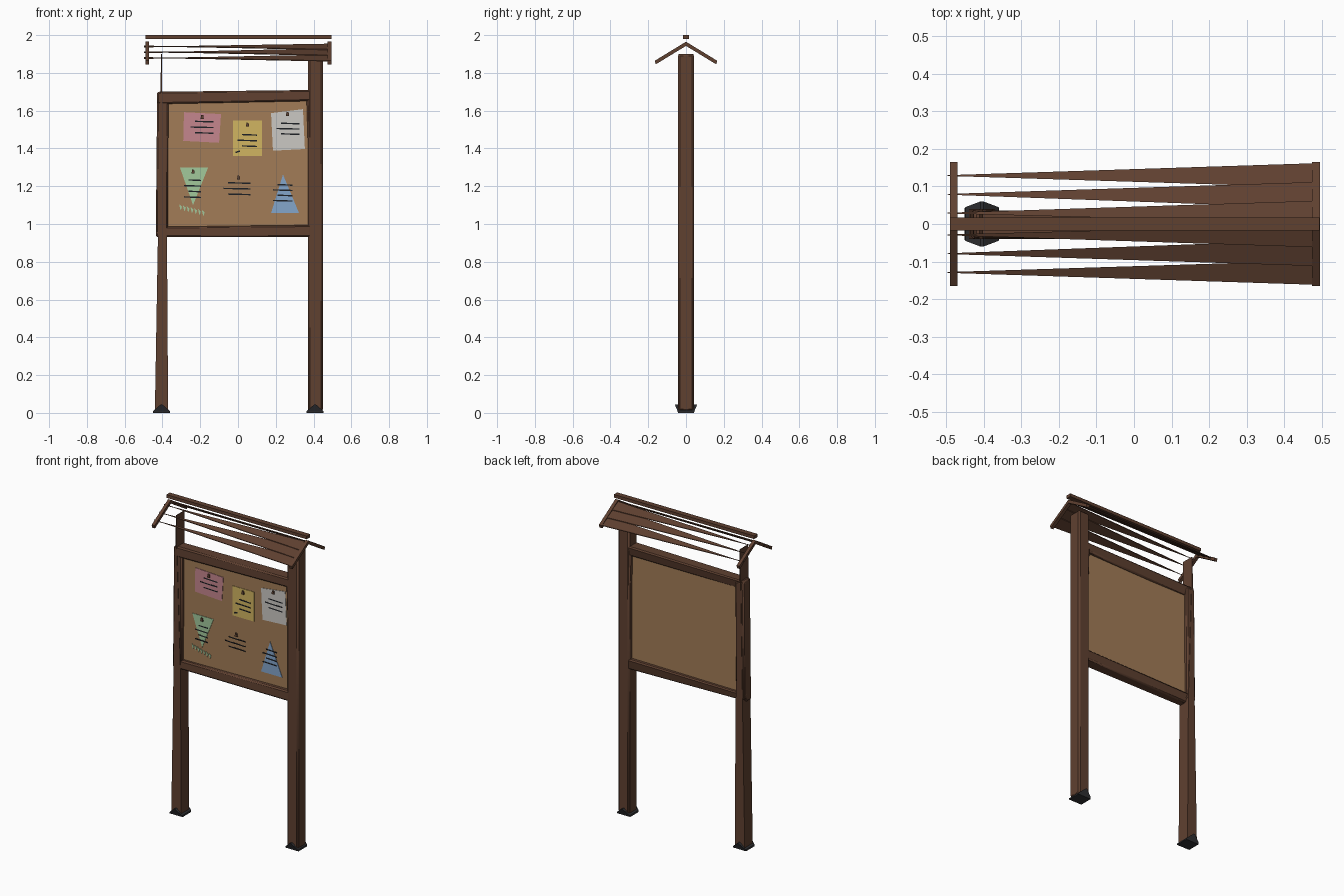
import bpy, bmesh
from mathutils import Vector

cube = bpy.data.objects.get("Cube")
if cube:
    bpy.data.objects.remove(cube, do_unlink=True)


def material(name, rgb):
    m = bpy.data.materials.new(name)
    m.use_nodes = True
    m.diffuse_color = (*rgb, 1)
    bsdf = m.node_tree.nodes["Principled BSDF"]
    bsdf.inputs["Base Color"].default_value = (*rgb, 1)
    bsdf.inputs["Roughness"].default_value = 0.8
    return m


WOOD = material("brown wood", (0.115, 0.052, 0.03))
CORK = material("cork", (0.36, 0.2, 0.095))
METAL = material("dark metal", (0.03, 0.03, 0.033))
PINK = material("pink paper", (0.56, 0.24, 0.27))
YELLOW = material("yellow paper", (0.64, 0.46, 0.12))
WHITE = material("white paper", (0.6, 0.58, 0.55))
GREEN = material("green paper", (0.36, 0.58, 0.33))
BLUE = material("blue paper", (0.23, 0.38, 0.6))
INK = material("ink", (0.012, 0.014, 0.018))
PIN = material("pin brown", (0.12, 0.06, 0.035))


def finish(name, bm, mat, bevel=0):
    bmesh.ops.recalc_face_normals(bm, faces=bm.faces)
    mesh = bpy.data.meshes.new(name)
    bm.to_mesh(mesh)
    bm.free()
    mesh.materials.append(mat)
    ob = bpy.data.objects.new(name, mesh)
    bpy.context.collection.objects.link(ob)
    if bevel:
        mod = ob.modifiers.new("soft edges", "BEVEL")
        mod.width = bevel
        mod.segments = 1
        bpy.ops.object.select_all(action="DESELECT")
        ob.select_set(True)
        bpy.context.view_layer.objects.active = ob
        bpy.ops.object.shade_smooth_by_angle(angle=0.87)
    return ob


def loft(bm, sections):
    """Skin matching sections and cap both ends."""
    rings = [[bm.verts.new(p) for p in s] for s in sections]
    for a, b in zip(rings, rings[1:]):
        for i in range(len(a)):
            j = (i + 1) % len(a)
            bm.faces.new((a[i], a[j], b[j], b[i]))
    bm.faces.new(rings[0])
    bm.faces.new(rings[-1])


def rect_z(x0, x1, y, z):
    return [(x0, -y, z), (x1, -y, z), (x1, y, z), (x0, y, z)]


def rect_x(x, y0, y1, z0, z1):
    return [(x, y0, z0), (x, y1, z0), (x, y1, z1), (x, y0, z1)]


def solid(name, sections, mat, bevel=0):
    bm = bmesh.new()
    loft(bm, sections)
    return finish(name, bm, mat, bevel)


def plates(name, polygons, y, mat, depth=0.003):
    """Thin plates facing the front, outlined in x and z."""
    bm = bmesh.new()
    for poly in polygons:
        loft(bm, [[(x, yy, z) for x, z in poly] for yy in (y, y - depth)])
    return finish(name, bm, mat)


# Posts: one straight, one thinning to a blade at the top
solid("left_post", [rect_z(0.37, 0.45, 0.042, z) for z in (0.01, 1.9)], WOOD, 0.01)
solid("right_post", [rect_z(-0.44, -0.37, 0.04, 0.01),
                     rect_z(-0.424, -0.376, 0.04, 0.93),
                     rect_z(-0.411, -0.402, 0.04, 1.7),
                     rect_z(-0.407, -0.403, 0.04, 1.9)], WOOD)

# Wedge shaped metal shoes
for name, cx in (("left_shoe", 0.408), ("right_shoe", -0.405)):
    solid(name, [rect_z(cx - 0.046, cx + 0.046, 0.042, 0),
                 rect_z(cx - 0.044, cx + 0.044, 0.045, 0.01),
                 rect_z(cx - 0.004, cx + 0.004, 0.06, 0.045)], METAL)

# Cork board
solid("board", [rect_x(x, -0.014, 0.014, 0.97, 1.66) for x in (-0.385, 0.385)], CORK)

# Frame: rails lean inward on the back at one end
solid("top_rail", [
    [(-0.428, -0.04, 1.635), (-0.428, 0.012, 1.635), (-0.428, 0.038, 1.70), (-0.428, -0.036, 1.70)],
    rect_x(0.438, -0.042, 0.04, 1.652, 1.71)], WOOD, 0.008)
solid("bottom_rail", [
    [(-0.435, -0.04, 0.93), (-0.435, 0.012, 0.93), (-0.435, 0.036, 0.985), (-0.435, -0.034, 0.985)],
    rect_x(0.438, -0.042, 0.04, 0.93, 0.995)], WOOD, 0.008)
solid("right_stile", [rect_z(-0.435, -0.372, 0.037, 0.95),
                      rect_z(-0.428, -0.368, 0.037, 1.69)], WOOD, 0.008)
solid("left_stile", [rect_z(0.385, 0.44, 0.04, 0.95),
                     rect_z(0.362, 0.436, 0.04, 1.69)], WOOD, 0.008)

# Roof: ridge bar and a pair of angled boards at each end
SLOPE, PEAK, EAVE = 0.61, 1.965, 0.165


def roof_point(x, y, drop=0.0):
    return (x, y, PEAK - SLOPE * abs(y) - drop)


solid("ridge_bar", [rect_x(x, -0.017, 0.017, 1.98, 2.0) for x in (-0.49, 0.494)], WOOD)
for name, x0, x1 in (("left_gable", 0.474, 0.495), ("right_gable", -0.49, -0.47)):
    solid(name, [[roof_point(x, -EAVE), roof_point(x, 0), roof_point(x, EAVE),
                  roof_point(x, EAVE - 0.005, 0.022), roof_point(x, 0, 0.022),
                  roof_point(x, 0.005 - EAVE, 0.022)] for x in (x0, x1)], WOOD)

# Overlapping slats that narrow to a point
for side, label in ((-1, "front"), (1, "back")):
    bm = bmesh.new()
    for tip, low, high in ((0.129, 0.162, 0.097), (0.079, 0.112, 0.042), (0.029, 0.062, 0.002)):
        sections = []
        for x, outer, inner in ((-0.497, tip + 0.001, tip - 0.001), (0.488, low, high)):
            sections.append([roof_point(x, side * outer, 0.002), roof_point(x, side * inner, 0.009),
                             roof_point(x, side * inner, 0.013), roof_point(x, side * outer, 0.006)])
        loft(bm, sections)
    finish(label + "_roof_slats", bm, WOOD)

# Paper notices
PAPER_Y = -0.016
plates("pink_notice", [[(-0.286, 1.592), (-0.09, 1.582), (-0.1, 1.43), (-0.29, 1.44)]], PAPER_Y, PINK)
plates("yellow_notice", [[(-0.026, 1.547), (0.127, 1.547), (0.127, 1.36), (-0.026, 1.36)]], PAPER_Y, YELLOW)
plates("white_notice", [[(0.175, 1.587), (0.344, 1.608), (0.354, 1.397), (0.185, 1.388)]], PAPER_Y, WHITE)
plates("blue_notice", [[(0.238, 1.262), (0.323, 1.058), (0.175, 1.058)]], PAPER_Y, BLUE)
green = [[(-0.307, 1.298), (-0.159, 1.298), (-0.238, 1.1)]]
# Torn strips below the green notice
for i in range(7):
    x = -0.312 + i * 0.02
    z = 1.105 - i * 0.005
    green.append([(x, z), (x + 0.016, z - 0.014), (x + 0.008, z - 0.034)])
plates("green_notice", green, PAPER_Y, GREEN)

# Written lines: centre, half width, first height, spacing, count
lines = []
for cx, half, top, step, count in ((-0.185, 0.055, 1.54, 0.03, 3),
                                   (0.055, 0.045, 1.47, 0.03, 3),
                                   (0.27, 0.055, 1.53, 0.028, 3),
                                   (-0.235, 0.04, 1.23, 0.03, 4),
                                   (0.0, 0.065, 1.215, 0.03, 3),
                                   (0.243, 0.045, 1.205, 0.028, 4)):
    for i in range(count):
        z = top - i * step
        shift = 0.012 * (-1) ** i
        a, b = cx - half + shift, cx + half
        lines.append([(a, z), (b, z - 0.003), (b, z + 0.004), (a, z + 0.007)])
lines.append([(-0.012, 1.375), (0.01, 1.382), (0.01, 1.39), (-0.012, 1.383)])
plates("written_lines", lines, PAPER_Y - 0.0035, INK, 0.001)

# Pins
pins = [[(x - 0.009, z - 0.01), (x + 0.009, z - 0.01), (x + 0.006, z + 0.009), (x - 0.004, z + 0.012)]
        for x, z in ((-0.19, 1.567), (0.05, 1.525), (0.262, 1.583), (-0.238, 1.277), (0.003, 1.245))]
plates("pins", pins, PAPER_Y - 0.003, PIN, 0.008)
